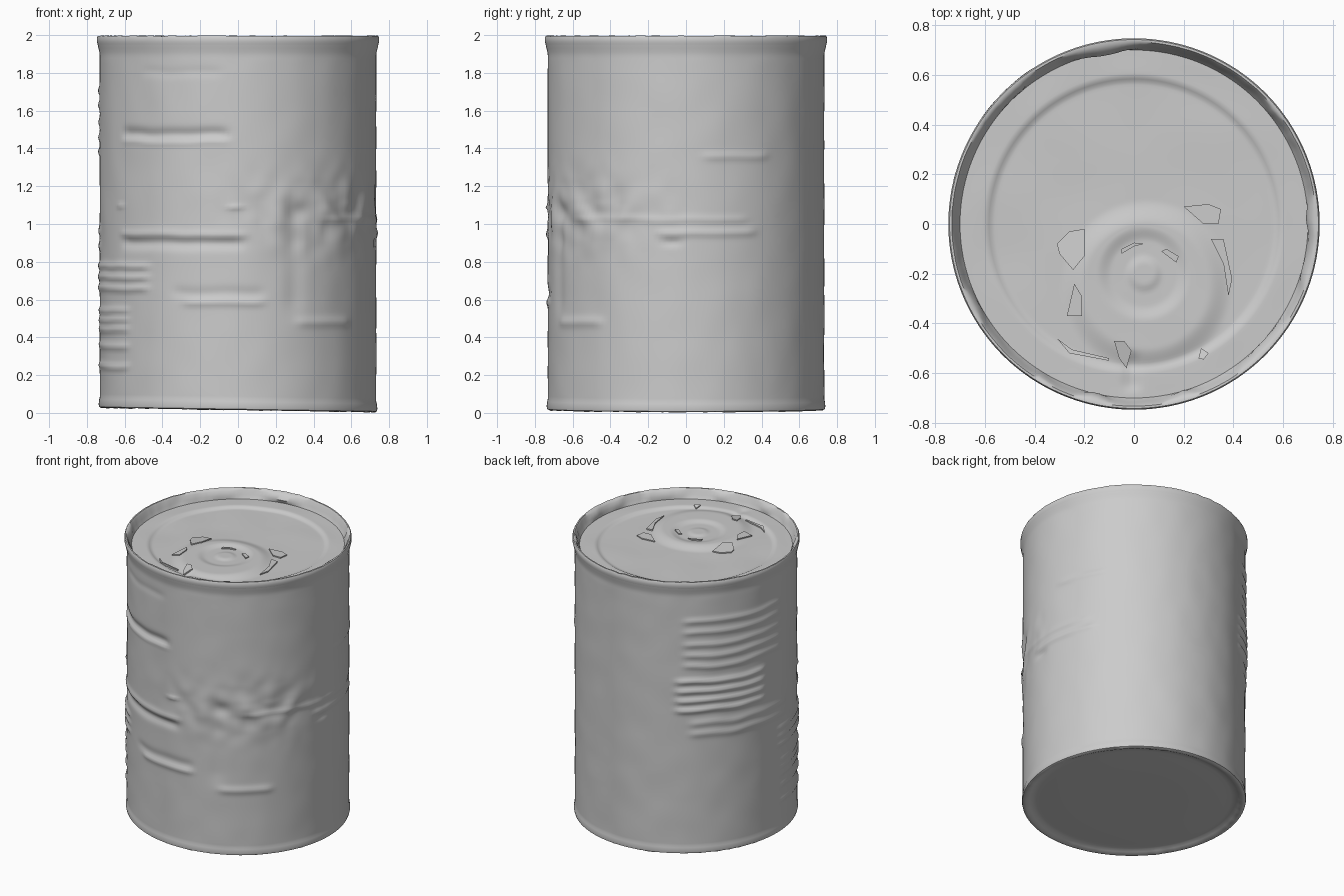
import bpy, bmesh, math
from mathutils import Vector, noise

if "Cube" in bpy.data.objects:
    bpy.data.objects.remove(bpy.data.objects["Cube"], do_unlink=True)

metal = bpy.data.materials.new("pale grey metal")
metal.use_nodes = True
GREY = (0.6, 0.6, 0.6, 1)
metal.diffuse_color = GREY
metal.node_tree.nodes["Principled BSDF"].inputs["Base Color"].default_value = GREY

SEGMENTS = 180


def finish(name, bm, angle=50):
    mesh = bpy.data.meshes.new(name)
    bm.to_mesh(mesh)
    bm.free()
    obj = bpy.data.objects.new(name, mesh)
    bpy.context.collection.objects.link(obj)
    mesh.materials.append(metal)
    bpy.ops.object.select_all(action='DESELECT')
    obj.select_set(True)
    bpy.context.view_layer.objects.active = obj
    bpy.ops.object.shade_smooth_by_angle(angle=math.radians(angle))
    return obj


def lathe(name, profile, warp):
    """Spin (radius, height) points; warp(radius, angle, z) reshapes them."""
    bm = bmesh.new()
    rings = []
    for r, z in profile:
        ring = []
        for j in range(SEGMENTS):
            a = 2 * math.pi * j / SEGMENTS
            r2, z2 = warp(r, a, z)
            ring.append(bm.verts.new((r2 * math.cos(a), r2 * math.sin(a), z2)))
        rings.append(ring)
    for low, high in zip(rings, rings[1:]):
        for j in range(SEGMENTS):
            k = (j + 1) % SEGMENTS
            bm.faces.new((low[j], low[k], high[k], high[j]))
    bmesh.ops.remove_doubles(bm, verts=bm.verts, dist=1e-5)
    return finish(name, bm)


def wobble(a, z, scale, seed=0.0):
    return noise.noise(Vector((math.cos(a) * scale, math.sin(a) * scale, z * scale + seed)))


def step(t):
    t = min(1, max(0, t))
    return t * t * (3 - 2 * t)


def tilt(r, a, z):
    """The lower edge is a little higher on one side."""
    return z + (0.02 - 0.016 * r * math.cos(a)) * (1 - z / 2)


# Horizontal creases: start angle, end angle, height, depth, half width
CREASES = [
    (212, 268, 1.47, -0.016, 0.030), (212, 268, 1.43, 0.006, 0.015),
    (210, 276, 0.93, 0.009, 0.022), (212, 274, 0.885, -0.014, 0.030),
    (245, 283, 0.57, 0.009, 0.020), (240, 283, 0.62, -0.007, 0.030),
    (293, 325, 0.47, 0.009, 0.025), (208, 216, 1.08, 0.012, 0.012),
    (264, 274, 1.08, 0.012, 0.012), (5, 38, 1.36, 0.007, 0.020),
    (-55, 28, 1.02, 0.006, 0.018), (-14, 32, 0.95, 0.009, 0.020),
    (-12, 0, 0.90, -0.010, 0.020), (225, 265, 1.80, -0.004, 0.025),
]
# Stacked ridges on the left and back left
CREASES += [(122, 185, z, 0.009, 0.020) for z in (1.70, 1.62, 1.53, 1.45, 1.37)]
CREASES += [(118, 172, z, 0.015, 0.020) for z in (1.26, 1.19, 1.12, 1.05)]
CREASES += [(125, 190, z, 0.008, 0.025) for z in (0.95, 0.87)]
CREASES += [(178, 232, z, 0.011, 0.017) for z in (0.76, 0.70, 0.64)]
CREASES += [(180, 220, z, 0.010, 0.017) for z in (0.52, 0.47, 0.42, 0.33, 0.22)]


def dent(a, z):
    deg = math.degrees(a)
    total = 0
    for a0, a1, zc, depth, width in CREASES:
        mid, half = (a0 + a1) / 2, (a1 - a0) / 2
        off = abs((deg - mid + 180) % 360 - 180)
        sag = z - zc - 0.012 * wobble(a, zc, 4)
        if off < half and abs(sag) < 4 * width:
            total += depth * math.exp(-(sag / width) ** 2) * step((half - off) / 5)
    # Upright crease and crumpled patches at the front right
    up = math.exp(-((deg - 294) / 4) ** 2) * step((z - 0.45) / 0.15) * step((1.15 - z) / 0.15)
    total -= 0.010 * up
    patch = math.exp(-((deg - 310) / 35) ** 2 - ((z - 1.05) / 0.18) ** 2)
    total += 0.022 * patch * wobble(a, z, 9, 3)
    return total + 0.0025 * wobble(a, z, 5, 7)


def body_warp(r, a, z):
    fade = step(z / 0.08) * step((1.93 - z) / 0.08)
    return r + fade * dent(a, z), tilt(r, a, z)


# Wall of the can, flaring into the rim
wall = [(0.735, 0.0), (0.738, 0.015), (0.735, 0.04)]
wall += [(0.732, 0.04 + 1.85 * i / 130) for i in range(1, 131)]
wall += [(0.734, 1.91), (0.739, 1.93), (0.743, 1.95)]
lathe("can_wall", wall, body_warp)

# Rolled rim with a ragged inner edge
RIM = [(0.743, 1.95), (0.747, 1.965), (0.747, 1.988), (0.742, 1.998),
       (0.733, 1.998), (0.724, 1.985), (0.715, 1.955), (0.700, 1.930)]


def rim_warp(r, a, z):
    inner = step((0.742 - r) / 0.03) if z > 1.92 and r < 0.74 else 0
    rag = max(0, wobble(a, 0, 3.5, 2)) * 0.05 + 0.006 * wobble(a, 0, 20)
    if z < 1.94 and r < 0.71:
        rag = 0
    height = z + (0.004 * wobble(a, 0, 14, 5) - 0.002 if z > 1.98 else 0)
    return r - inner * rag, height


lathe("top_rim", RIM, rim_warp)


# Lid: sunken panel, raised pull area with a shallow round dish
def lid_height(x, y):
    r = math.hypot(x, y)
    h = 1.93 - 0.014 * step((0.60 - r) / 0.035)
    d = math.hypot((x - 0.05) / 0.33, (y + 0.25) / 0.33)
    h += 0.022 * step((1.05 - d) / 0.3)
    c = math.hypot(x - 0.04, y + 0.2)
    h -= 0.012 * step((0.19 - c) / 0.06)
    h += 0.008 * step((0.08 - c) / 0.04)
    # Fold running to the front edge
    fold = math.exp(-((x + 0.01) / 0.025) ** 2) * step((-0.5 - y) / 0.06) * step((0.69 + y) / 0.05)
    h -= 0.012 * fold
    return h + 0.004 * noise.noise(Vector((x * 4, y * 4, 1))) * step((0.7 - r) / 0.1)


def lid_warp(r, a, z):
    return r, lid_height(r * math.cos(a), r * math.sin(a))


lathe("lid", [(0.70 * (1 - i / 60), 1.93) for i in range(61)], lid_warp)

# Torn flakes and slivers around the pull area
FLAKES = [
    [(-0.31, -0.08), (-0.30, -0.12), (-0.245, -0.185), (-0.20, -0.13), (-0.20, -0.02), (-0.26, -0.03)],
    [(-0.27, -0.37), (-0.21, -0.37), (-0.21, -0.29), (-0.24, -0.24)],
    [(0.20, 0.07), (0.28, 0.0), (0.34, 0.0), (0.35, 0.06), (0.30, 0.08)],
    [(-0.08, -0.47), (-0.06, -0.54), (-0.03, -0.58), (-0.01, -0.51), (-0.04, -0.47)],
    [(0.31, -0.06), (0.36, -0.16), (0.38, -0.29), (0.395, -0.22), (0.36, -0.06)],
    [(0.11, -0.11), (0.17, -0.155), (0.18, -0.13), (0.13, -0.10)],
    [(-0.31, -0.46), (-0.26, -0.52), (-0.10, -0.55), (-0.10, -0.54), (-0.25, -0.505)],
    [(-0.05, -0.12), (0.0, -0.09), (0.04, -0.08), (0.0, -0.075), (-0.05, -0.10)],
    [(0.26, -0.54), (0.28, -0.545), (0.30, -0.52), (0.27, -0.50)],
]
bm = bmesh.new()
for outline in FLAKES:
    top = [bm.verts.new((x, y, lid_height(x, y) + 0.008)) for x, y in outline]
    foot = [bm.verts.new((x, y, lid_height(x, y) - 0.004)) for x, y in outline]
    bm.faces.new(top)
    for i in range(len(top)):
        k = (i + 1) % len(top)
        bm.faces.new((foot[i], foot[k], top[k], top[i]))
finish("lid_flakes", bm, 30)

# Underside with a low outer bead and slightly raised centre
BASE = [(0.0, 0.014), (0.3, 0.014), (0.60, 0.012), (0.64, 0.016),
        (0.67, 0.014), (0.69, 0.004), (0.71, -0.004), (0.725, -0.005), (0.735, 0.0)]


def base_warp(r, a, z):
    jag = 0.005 * wobble(a, 0, 16, 9) if 0.70 < r < 0.73 else 0
    return r, tilt(r, a, z) + jag


lathe("can_base", BASE, base_warp)
